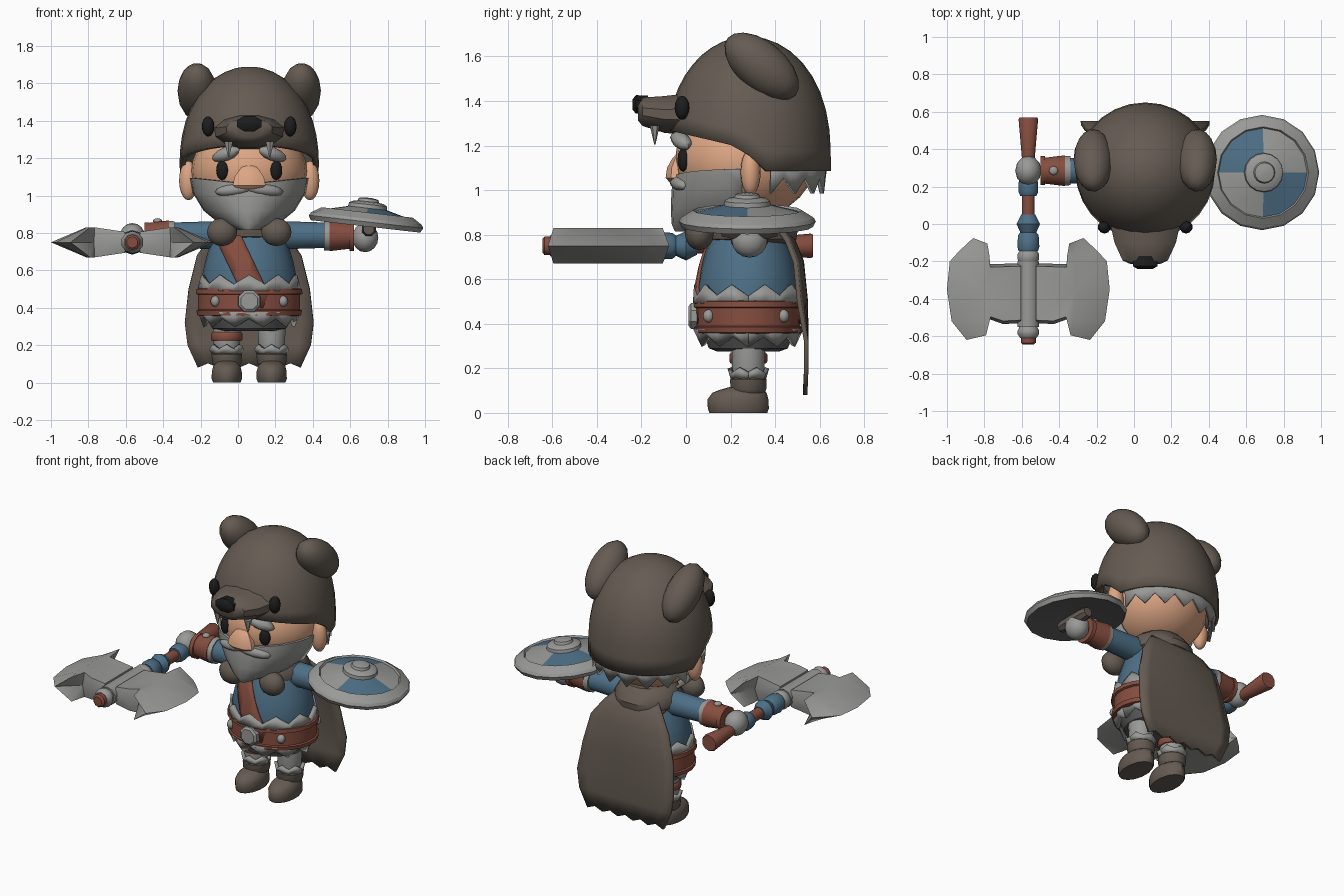
import bpy, bmesh, math
from mathutils import Matrix, Vector

if "Cube" in bpy.data.objects:
    bpy.data.objects.remove(bpy.data.objects["Cube"])

COL = {"brown_fur": (.13, .105, .085), "grey": (.32, .32, .31), "blue_cloth": (.075, .16, .24),
       "red_leather": (.24, .075, .05), "skin": (.72, .38, .23), "black": (.012, .012, .013),
       "dark_grey": (.11, .11, .11)}
MAT = {}
for k, c in COL.items():
    MAT[k] = bpy.data.materials.new(k)
    MAT[k].diffuse_color = (*c, 1)
CX, CY = .06, .28          # body axis
AXIS = {"z": Matrix(), "x": Matrix.Rotation(math.pi / 2, 4, "Y"), "y": Matrix.Rotation(-math.pi / 2, 4, "X")}


def finish(name, bm, mats, angle=40, thick=0):
    bmesh.ops.recalc_face_normals(bm, faces=bm.faces)
    me = bpy.data.meshes.new(name)
    bm.to_mesh(me)
    bm.free()
    ob = bpy.data.objects.new(name, me)
    bpy.context.collection.objects.link(ob)
    for m in mats.split():
        me.materials.append(MAT[m])
    bpy.ops.object.select_all(action="DESELECT")
    ob.select_set(True)
    bpy.context.view_layer.objects.active = ob
    bpy.ops.object.shade_smooth_by_angle(angle=math.radians(angle))
    if thick:
        s = ob.modifiers.new("thick", "SOLIDIFY")
        s.thickness = thick
    return ob


def grid(bm, rows, closed=True):
    """Skin rows of points; closed rows wrap around."""
    vs = [[bm.verts.new(p) for p in r] for r in rows]
    n = len(vs[0])
    for a, b in zip(vs, vs[1:]):
        for i in range(n if closed else n - 1):
            j = (i + 1) % n
            bm.faces.new((a[i], a[j], b[j], b[i]))
    return vs


def loft(name, mat, at, rings, n=16, axis="z", angle=40):
    """Rings (height, rx, ry[, shift_y]) stacked along an axis, ends capped."""
    bm = bmesh.new()
    rows = []
    for h, rx, ry, *s in rings:
        d = s[0] if s else 0
        rows.append([(rx * math.cos(t), ry * math.sin(t) + d, h)
                     for t in (math.tau * (i + .5) / n for i in range(n))])
    vs = grid(bm, rows)
    bm.faces.new(vs[0])
    bm.faces.new(vs[-1])
    bm.transform(Matrix.Translation(at) @ AXIS[axis])
    return finish(name, bm, mat, angle)


def ball(name, mat, at, r, rot=(0, 0, 0), u=16, v=10):
    bm = bmesh.new()
    bmesh.ops.create_uvsphere(bm, u_segments=u, v_segments=v, radius=1)
    m = Matrix.Translation(at)
    for a, ax in zip(rot, "XYZ"):
        m = m @ Matrix.Rotation(a, 4, ax)
    bm.transform(m @ Matrix.Diagonal((*r, 1)))
    return finish(name, bm, mat, 60)


def zigzag(name, at, r, z0, z1, depth, n, a0=0, a1=math.tau, flare=0, ry=1):
    """Grey fur trim with a toothed edge at z1."""
    bm = bmesh.new()
    rows = [[], []]
    for i in range(n + 1):
        t = a0 + (a1 - a0) * i / n
        for row, rr, z in ((rows[0], r, z0), (rows[1], r + flare, z1 + (depth if i % 2 else 0))):
            row.append((at[0] + rr * math.cos(t), at[1] + rr * ry * math.sin(t), z))
    grid(bm, rows, False)
    finish(name, bm, "grey", 20, .02).modifiers["thick"].offset = 0


# Bear hood: dome whose rim drops towards the back
bm = bmesh.new()
rows, N, K = [], 28, 10
for k in range(K + 1):
    row = []
    for i in range(N):
        t = math.tau * i / N
        s = math.sin(t)
        zb = 1.185 - .085 * s if s < -.1 else max(1.085, 1.194 - .35 * (s + .1))
        z = zb + (1.688 - zb) * math.sin(k / K * math.pi / 2)
        r = math.sqrt(max(0, 1 - (max(0, z - 1.15) / .54) ** 2.3))
        row.append((CX + .373 * r * math.cos(t), CY + .37 * r * s, z))
    rows.append(row)
vs = grid(bm, rows)
bm.faces.new(vs[-1])
finish("bear_hood", bm, "brown_fur", 60, .03)
loft("bear_snout", "brown_fur", (CX, 0, 1.34),
     [(-.215, .08, .045, -.015), (-.195, .125, .066, -.012), (-.1, .17, .085, 0), (.03, .2, .1, 0)], 12, "y")
loft("bear_nose", "black", (CX, 0, 1.385), [(-.24, .045, .025), (-.225, .072, .045), (-.17, .065, .042)], 8, "y")
for s in (-1, 1):
    ball("bear_ear", "brown_fur", (CX + s * .278, .34, 1.555), (.105, .2, .11), (-.7, s * .25, 0))
    ball("bear_eye", "black", (CX + s * .22, -.018, 1.37), (.035, .032, .054), (0, 0, s * .6), 10, 8)
    loft("bear_fang", "grey", (CX + s * .11, -.14, 0), [(1.205, .003, .003), (1.29, .026, .022)], 6)

# Head and face
ball("head", "skin", (CX, .265, 1.13), (.31, .315, .26), u=24, v=14)
for s in (-1, 1):
    ball("ear", "skin", (CX + s * .325, .29, 1.08), (.05, .045, .105))
    ball("eye", "black", (CX + s * .145, -.014, 1.135), (.034, .022, .052), (0, 0, s * .4), 12, 8)
    ball("eyebrow", "grey", (CX + s * .125, -.022, 1.222), (.085, .04, .036), (0, s * .35, s * .4), 8, 6)
    ball("moustache", "grey", (CX + s * .085, -.03, 1.03), (.105, .036, .032), (0, s * .12, s * .25), 10, 6)
loft("nose", "skin", (CX, 0, 0), [(1.035, .07, .025, -.05), (1.055, .095, .045, -.05),
     (1.1, .085, .038, -.05), (1.14, .055, .025, -.04), (1.165, .03, .01, -.03)], 8)
bm = bmesh.new()
rows = []
for z, rx, ry, lift in ((1.065, .29, .28, .03), (1.06, .317, .305, .035), (1.0, .302, .315, .015), (.92, .245, .318, 0),
                        (.85, .16, .315, 0), (.815, .07, .30, 0), (.815, .01, .2, 0)):
    rows.append([(CX + rx * math.cos(t), .25 + ry * math.sin(t), z + lift * abs(math.cos(t)))
                 for t in (math.pi + math.pi * i / 14 for i in range(15))])
grid(bm, rows, False)
finish("beard", bm, "grey", 35, .02)
zigzag("back_hair", (CX, CY), .345, 1.12, .985, .07, 14, .3, math.pi - .3, -.01)

# Torso with a raised diagonal sash cut from its surface
bm = bmesh.new()
rows = [[(CX + r * 1.05 * math.cos(t), CY + r * .95 * math.sin(t), z) for t in (math.tau * i / 24 for i in range(24))]
        for z, r in ((.4, .235), (.5, .24), (.57, .24), (.65, .224), (.72, .204), (.8, .172), (.88, .13))]
vs = grid(bm, rows)
bm.faces.new(vs[0])
bm.faces.new(vs[-1])
sash_n, sash_p = Vector((.91, 0, .41)), Vector((-.01, 0, .7))
for d in (-.062, .062):
    bmesh.ops.bisect_plane(bm, geom=bm.verts[:] + bm.edges[:] + bm.faces[:],
                           plane_co=sash_p + sash_n * d, plane_no=sash_n)
sash = bm.copy()
bmesh.ops.delete(sash, geom=[f for f in sash.faces if abs(f.normal.z) > .99 or
                 abs((f.calc_center_median() - sash_p).dot(sash_n)) > .062], context="FACES")
axis = Matrix.Translation((CX, CY, 0))
sash.transform(axis @ Matrix.Diagonal((1.06, 1.06, 1, 1)) @ axis.inverted())
finish("torso", bm, "blue_cloth", 40)
finish("sash", sash, "red_leather", 40, .014)

# Belt, fur trims, skirt
loft("belt", "red_leather", (CX, CY, 0), [(.355, .255, .22), (.36, .28, .24), (.385, .285, .245), (.39, .275, .237),
     (.47, .275, .237), (.475, .287, .247), (.5, .285, .245), (.51, .25, .215)], 24, angle=30)
zigzag("upper_trim", (CX, CY), .266, .49, .525, .05, 20, flare=-.006, ry=.9)
zigzag("lower_trim", (CX, CY), .265, .38, .3, .045, 20, flare=-.03, ry=.9)
loft("skirt", "dark_grey", (CX, CY, 0), [(.275, .15, .14), (.29, .2, .18), (.37, .245, .21)], 20)
loft("buckle", "grey", (CX, 0, .435), [(.012, .048, .048), (.022, .062, .062), (.06, .066, .066)], 8, "y", 20)
for t in (-.72, .72, 2.3, -2.3):
    ball("belt_stud", "grey", (CX + .275 * math.sin(t), CY - .237 * math.cos(t), .435), (.026, .026, .03), u=8, v=6)

# Legs and boots
for s in (-1, 1):
    x = CX + s * .12
    loft("leg", "grey", (x, CY, 0), [(.12, .062, .062), (.2, .072, .075), (.3, .078, .078), (.35, .075, .075)], 12)
    zigzag("boot_trim", (x, CY), .07, .155, .18, .022, 12, flare=.014)
    loft("boot_cuff", "brown_fur", (x, CY, 0), [(.09, .07, .075), (.105, .08, .083), (.15, .085, .085), (.168, .07, .07)], 12)
    loft("boot", "brown_fur", (x, CY, 0), [(0, .075, .13, -.045), (.02, .083, .137, -.045), (.06, .082, .137, -.047),
         (.09, .074, .122, -.04), (.103, .06, .1, -.03), (.12, .055, .07, 0)], 14)
loft("knee_band", "red_leather", (CX - .12, CY, 0), [(.222, .08, .082), (.23, .086, .088), (.262, .086, .088), (.27, .08, .082)], 12)

# Cape, fur collar and hanging paws
bm = bmesh.new()
rows = []
for z, w, y, ragged in ((.85, .14, .44, 0), (.78, .21, .49, 0), (.68, .28, .53, 0), (.5, .325, .548, 0),
                        (.32, .345, .55, 0), (.2, .33, .55, 0), (.085, .275, .545, 1)):
    rows.append([(CX + w * u / 5, y - .03 * (u / 5) ** 2 * (z > .4), z + ragged * (.018 if u % 2 == 0 else -.005))
                 for u in range(-5, 6)])
grid(bm, rows, False)
finish("cape", bm, "brown_fur", 50, .02)
loft("fur_collar", "brown_fur", (CX, .3, 0), [(.76, .17, .16), (.78, .205, .2), (.82, .21, .205), (.87, .18, .17), (.9, .14, .14)], 16)
for s in (-1, 1):
    ball("hanging_paw", "brown_fur", (CX + s * .145, .06, .805), (.085, .065, .075), u=10, v=8)


# Arms, cuffs and hands
def arm(name, mat, s, a, b, ra, rb, z):
    loft(name, mat, (0, .285, z), [(CX + s * a, ra, ra), (CX + s * b, rb, rb)], 12, "x")


for s, xs in ((-1, -.565), (1, .68)):
    arm("sleeve", "blue_cloth", s, .1, .42, .08, .07, .788)
    arm("cuff_ring", "grey", s, .40, .435, .08, .083, .785)
    arm("cuff", "red_leather", s, .43, .55, .085, .07, .785)
    arm("cuff_edge", "red_leather", s, .535, .56, .08, .08, .78)
    ball("cuff_stud", "grey", (CX + s * .49, .285, .864), (.025, .025, .015), u=8, v=6)
    ball("hand", "grey", (xs, .285, .775), (.07, .08, .078), u=12, v=8)
loft("shield_grip", "brown_fur", (.7, 0, .82), [(.16, .03, .03), (.2, .04, .04), (.37, .04, .04), (.41, .03, .03)], 8, "y")

# Axe handle, pieces along y
AX, AZ = -.565, .75
for nm, mat, prof in (
        ("axe_pommel", "red_leather", [(.34, .035), (.56, .055), (.57, .05)]),
        ("axe_wrap", "blue_cloth", [(.15, .045), (.17, .055), (.22, .055), (.25, .045)]),
        ("axe_shaft", "red_leather", [(-.2, .035), (.36, .035)]),
        ("axe_knot", "blue_cloth", [(-.145, .055), (-.12, .062), (-.06, .058), (-.045, .045), (0, .066), (.03, .05), (.05, .04)]),
        ("axe_collar", "grey", [(-.21, .05), (-.19, .06), (-.16, .06), (-.145, .05)]),
        ("axe_socket", "grey", [(-.55, .06), (-.2, .06)]),
        ("axe_end_ring", "grey", [(-.61, .045), (-.59, .06), (-.57, .06), (-.55, .05)]),
        ("axe_tip", "red_leather", [(-.645, .03), (-.635, .042), (-.6, .042)])):
    loft(nm, mat, (AX, 0, AZ), [(h, r, r) for h, r in prof], 10, "y")

# Axe blades: sharp outline, both faces swelling to a ridge well inside it
EDGE = [(.04, -.21), (.215, -.215), (.24, -.145), (.295, -.075), (.37, -.145), (.42, -.2), (.435, -.35),
        (.41, -.52), (.33, -.62), (.205, -.51), (.135, -.535), (.04, -.53)]
for s in (-1, 1):
    bm = bmesh.new()
    rows = []
    for k, h in ((.9, -1), (1, 0), (.9, 1)):
        rows.append([(AX + s * (x if not h or x < .2 else .2 + (x - .2) * .2), -.37 + (y + .37) * k,
                      AZ + h * (.05 + .03 * min(1, x / .2))) for x, y in EDGE])
    vs = grid(bm, rows)
    bm.faces.new(vs[0])
    bm.faces.new(vs[2])
    bmesh.ops.triangulate(bm, faces=bm.faces)
    finish("axe_blade", bm, "grey", 50)

# Shield: turned disc with two blue quarters, tipped outwards
bm = bmesh.new()
N = 16
prof = [(.02, .01), (.27, -.025), (.295, -.03), (.308, -.005), (.298, .012), (.245, .045), (.238, .034),
        (.105, .068), (.102, .088), (.085, .098), (.058, .103), (.052, .118), (.02, .124)]
vs = grid(bm, [[(r * math.cos(math.tau * i / N), r * math.sin(math.tau * i / N), z) for i in range(N)] for r, z in prof])
bm.faces.new(vs[0])
bm.faces.new(vs[-1])
for f in bm.faces:
    c = f.calc_center_median()
    r = math.hypot(c.x, c.y)
    if .12 < r < .236 and c.z > .03:
        f.material_index = int(c.x * c.y < 0)
    elif c.z < .012 and r < .28:
        f.material_index = 2
bm.transform(Matrix.Translation((.685, .275, .865)) @ Matrix.Rotation(math.radians(6.5), 4, "Y"))
finish("shield", bm, "grey blue_cloth dark_grey", 25)

for m in bpy.data.materials:
    if m.users and not m.is_grease_pencil:
        m.use_nodes = True
        m.node_tree.nodes["Principled BSDF"].inputs["Base Color"].default_value = m.diffuse_color
